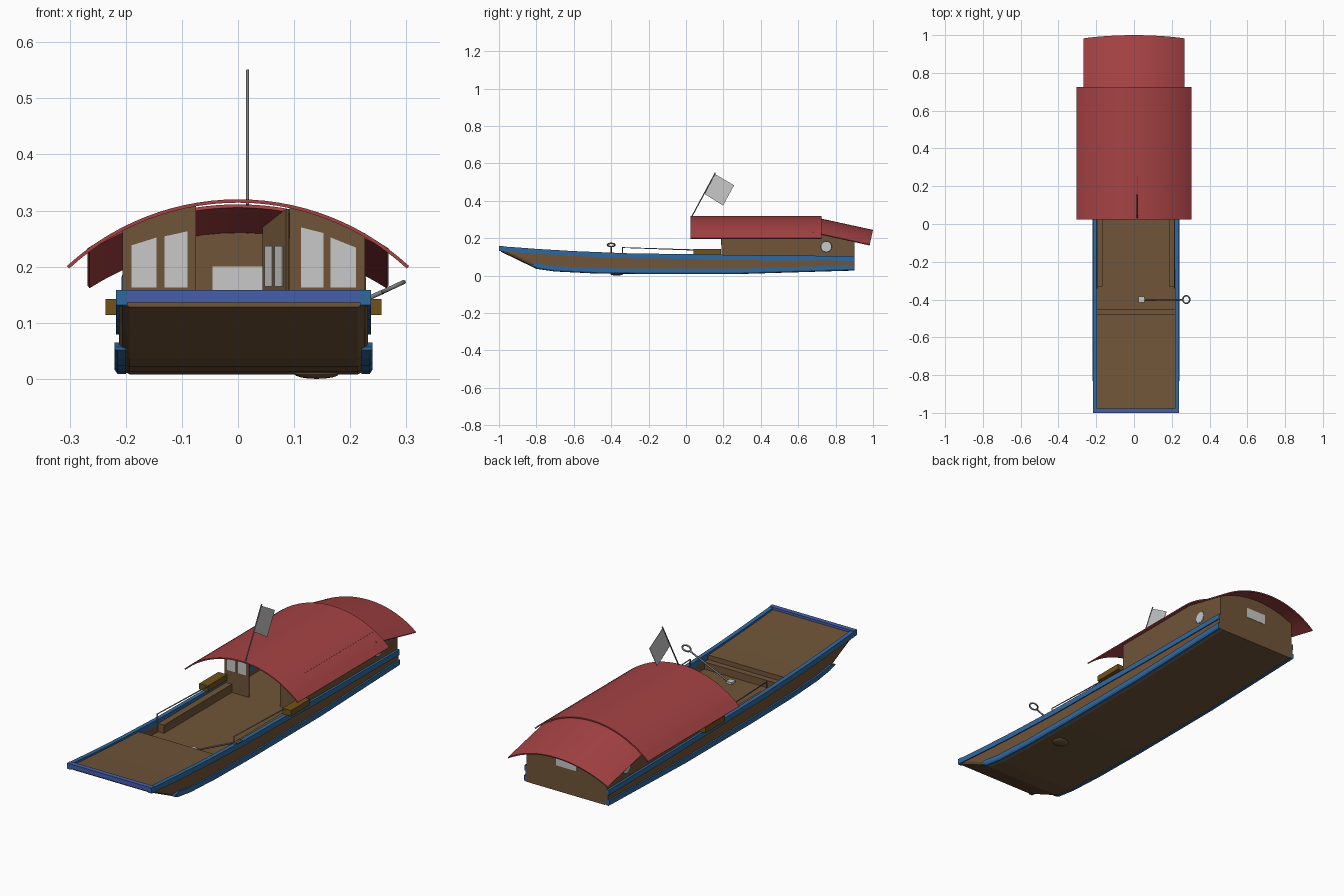
import bpy, bmesh, math
from mathutils import Vector

if "Cube" in bpy.data.objects:
    bpy.data.objects.remove(bpy.data.objects["Cube"])

CX = 0.01  # hull centre line


def mat(name, r, g, b):
    m = bpy.data.materials.new(name)
    m.diffuse_color = (r, g, b, 1)
    m.use_nodes = True
    m.node_tree.nodes["Principled BSDF"].inputs["Base Color"].default_value = m.diffuse_color
    return m


WOOD = mat("brown wood", .16, .09, .04)
RED = mat("red roof", .38, .055, .058)
BLUE = mat("blue trim", .03, .14, .35)
BOWBLUE = mat("violet blue rim", .061, .114, .40)
OCHRE = mat("ochre box", .16, .085, .01)
GLASS = mat("pale glass", .58, .58, .58)
STEEL = mat("grey metal", .2, .2, .2)


def finish(name, bm, m, smooth=False):
    bmesh.ops.recalc_face_normals(bm, faces=bm.faces)
    me = bpy.data.meshes.new(name)
    bm.to_mesh(me)
    bm.free()
    me.materials.append(m)
    ob = bpy.data.objects.new(name, me)
    bpy.context.collection.objects.link(ob)
    if smooth:
        bpy.context.view_layer.objects.active = ob
        ob.select_set(True)
        bpy.ops.object.shade_smooth_by_angle(angle=math.radians(35))
        ob.select_set(False)
    return ob


def loft(name, rings, m, smooth=False):
    """Closed rings of equal length skinned together, with end caps."""
    bm = bmesh.new()
    vs = [[bm.verts.new(p) for p in ring] for ring in rings]
    n = len(vs[0])
    for a, b in zip(vs, vs[1:]):
        for i in range(n):
            bm.faces.new((a[i], a[(i + 1) % n], b[(i + 1) % n], b[i]))
    bm.faces.new(vs[0])
    bm.faces.new(vs[-1])
    return finish(name, bm, m, smooth)


def prism(name, pts, offset, m):
    """Flat outline extruded symmetrically along offset."""
    o = Vector(offset) / 2
    return loft(name, [[Vector(p) - o for p in pts], [Vector(p) + o for p in pts]], m)


def box(name, x0, x1, y0, y1, z0, z1, m):
    z = (z0 + z1) / 2
    return prism(name, [(x0, y0, z), (x1, y0, z), (x1, y1, z), (x0, y1, z)], (0, 0, z1 - z0), m)


def tube(name, pts, r, m, cyclic=False):
    cu = bpy.data.curves.new(name, 'CURVE')
    cu.dimensions = '3D'
    cu.bevel_depth = r
    cu.bevel_resolution = 2
    cu.use_fill_caps = True
    sp = cu.splines.new('POLY')
    sp.points.add(len(pts) - 1)
    for p, q in zip(sp.points, pts):
        p.co = (*q, 1)
    sp.use_cyclic_u = cyclic
    cu.materials.append(m)
    ob = bpy.data.objects.new(name, cu)
    bpy.context.collection.objects.link(ob)
    return ob


def lerp(table, y):
    for (a, za), (b, zb) in zip(table, table[1:]):
        if y <= b:
            return za + (zb - za) * (y - a) / (b - a)
    return table[-1][1]


SHEER = [(-1, .158), (-.8, .143), (-.6, .131), (-.3, .119), (0, .115), (.4, .108), (.9, .105)]
KEEL = [(-1, .133), (-.8, .036), (-.7, .022), (-.5, .012), (-.2, .008), (.3, .009), (.9, .027)]
YS = [-.99, -.9, -.8, -.76, -.7, -.6, -.5, -.48, -.479, -.3, -.2, 0, .2, .3, .4, .6, .9]

# hull with raised bow deck and sunken cockpit
rings = []
for y in YS:
    t, b = lerp(SHEER, y), lerp(KEEL, y)
    d = t - .009 if y <= -.48 else .06
    c = min(.02, (t - b) * .4)
    half = [(.208, d), (.208, t - .002), (.222, t - .002), (.222, b + c), (.216, b + c * .3), (.203, b)]
    rings.append([(CX + x, y, z) for x, z in half] + [(CX - x, y, z) for x, z in reversed(half)])
loft("hull", rings, WOOD)

# blue rails along the sides, bow rim, lower rubbing strips
for s, side in ((-1, "left"), (1, "right")):
    up, low = [], []
    for y in YS:
        t = lerp(SHEER, y)
        yy = -1 if y == -.99 else y
        up.append([(CX + s * x, yy, t + z) for x, z in ((.207, -.026), (.227, -.026), (.227, 0), (.207, 0))])
    for y in [-.83] + [v for v in YS if v > -.81]:
        b = lerp(KEEL, y)
        h = .006 if y == -.83 else .029
        low.append([(CX + s * x, y, b + z) for x, z in ((.21, .001), (.225, .001), (.23, h * .3), (.23, h), (.21, h))])
    loft(side + "_rail", up, BLUE)
    loft(side + "_rubbing_strip", low, BLUE)
box("bow_rim", CX - .227, CX + .227, -1, -.977, .136, .1585, BOWBLUE)

# bulge under the hull
bm = bmesh.new()
bmesh.ops.create_uvsphere(bm, u_segments=20, v_segments=8, radius=1)
for v in bm.verts:
    v.co = (.14 + v.co.x * .04, -.37 + v.co.y * .035, .009 + v.co.z * .009)
finish("hull_bulge", bm, WOOD, True)

# cockpit step and side benches
box("cockpit_step", CX - .207, CX + .207, -.48, -.45, .055, .095, WOOD)
box("left_bench", CX - .208, CX - .176, -.33, .19, .058, .1, WOOD)
box("right_bench", CX + .176, CX + .208, -.33, .19, .058, .1, WOOD)


# roofs: shallow arcs, tilted for the rear one
def roof(name, half, sag, y, z, length, tilt):
    R = (half * half + sag * sag) / (2 * sag)
    A = math.asin(half / R)
    N = 28
    prof = [(r * math.sin(a), r * math.cos(a) - R)
            for r, sgn in ((R, 1), (R - .006, -1))
            for a in [sgn * (-A + 2 * A * i / N) for i in range(N + 1)]]
    c, s = math.cos(tilt), math.sin(tilt)
    loft(name, [[(x, y + l * c + d * s, z - l * s + d * c) for x, d in prof] for l in (0, length)], RED, True)


roof("main_roof", .305, .119, .025, .32, .70, 0)
roof("rear_roof", .268, .08, .695, .311, .312, .215)


def main_z(x):
    return -.142 + math.sqrt(.462 ** 2 - x * x) - .003


def rear_z(x, y):
    return .305 - (y - .72) * .218 - (.489 - math.sqrt(.489 ** 2 - x * x)) - .005


# cabin end walls with curved tops
def end_wall(name, x0, x1, y, top):
    xs = [x0 + (x1 - x0) * i / 12 for i in range(13)]
    prism(name, [(x0, y, .058), (x1, y, .058)] + [(x, y, top(x)) for x in reversed(xs)], (0, .006, 0), WOOD)


XL, XR = CX - .213, CX + .213
end_wall("front_wall_left", XL, -.075, .193, main_z)
end_wall("front_wall_right", .092, XR, .193, main_z)
end_wall("rear_wall", XL, XR, .897, lambda x: rear_z(x, .9))

# side walls with portholes
for x, side in ((XL, "left"), (XR, "right")):
    pts = [(.19, .06), (.9, .06), (.9, rear_z(x, .9)), (.722, rear_z(x, .722)), (.72, main_z(x)), (.19, main_z(x))]
    prism(side + "_cabin_wall", [(x, y, z) for y, z in pts], (.006, 0, 0), WOOD)
    circ = [(math.cos(i * math.pi / 12), math.sin(i * math.pi / 12)) for i in range(24)]
    prism(side + "_porthole", [(x, .75 + .026 * c, .155 + .026 * s) for c, s in circ], (.0095, 0, 0), GLASS)
    tube(side + "_porthole_ring", [(x, .75 + .027 * c, .155 + .027 * s) for c, s in circ], .0045, BLUE, True)

# windows in the end walls
for i, (a, b, za, zb) in enumerate([(-.19, -.145, .238, .252), (-.131, -.09, .254, .263),
                                    (.112, .152, .27, .26), (.165, .21, .252, .234)]):
    prism("front_window_%d" % (i + 1), [(a, .193, .163), (b, .193, .163), (b, .193, zb), (a, .193, za)],
          (0, .0095, 0), GLASS)
prism("rear_window", [(-.045, .897, .15), (.065, .897, .15), (.065, .897, .2), (-.045, .897, .2)], (0, .0095, 0), GLASS)


# open door swung into the cabin
def on_door(u, z):
    return (.088 - .042 * u, .2 + .075 * u, z)


normal = Vector((.075, .042, 0)).normalized()
prism("door", [on_door(0, .062), on_door(1, .062), on_door(1, .27), on_door(0, .303)], normal * .006, WOOD)
for i, (a, b) in enumerate(((.12, .44), (.56, .88))):
    prism("door_window_%d" % (i + 1), [on_door(a, .165), on_door(b, .165), on_door(b, .237), on_door(a, .237)],
          normal * .0095, GLASS)

# ochre lockers and handrails on both sides
for s, side in ((-1, "left"), (1, "right")):
    a, b = sorted((CX + s * .2, CX + s * .246))
    box(side + "_locker", a, b, .04, .187, .114, .142, OCHRE)
    x = CX + s * .205
    tube(side + "_handrail", [(x, -.34, .11), (x, -.34, .15), (x, .05, .137)], .003, STEEL)

# tiller with ring handle
d = Vector((.9, 0, .42)).normalized()
base, ring = Vector((.04, -.4, .058)), Vector((.277, -.4, .164))
tube("tiller_rod", [base, ring - d * .02], .004, STEEL)
tube("tiller_ring", [ring + d * (.02 * math.cos(i * math.pi / 12)) + Vector((0, .02 * math.sin(i * math.pi / 12), 0))
                     for i in range(24)], .004, STEEL, True)
box("tiller_foot", .025, .055, -.415, -.385, .058, .07, GLASS)

# flag on a slanted pole
tube("flag_pole", [(.017, .028, .31), (.017, .157, .55)], .003, STEEL)
prism("flag", [(.017, .155, .543), (.017, .257, .483), (.017, .198, .375), (.017, .1, .436)], (.002, 0, 0), GLASS)
